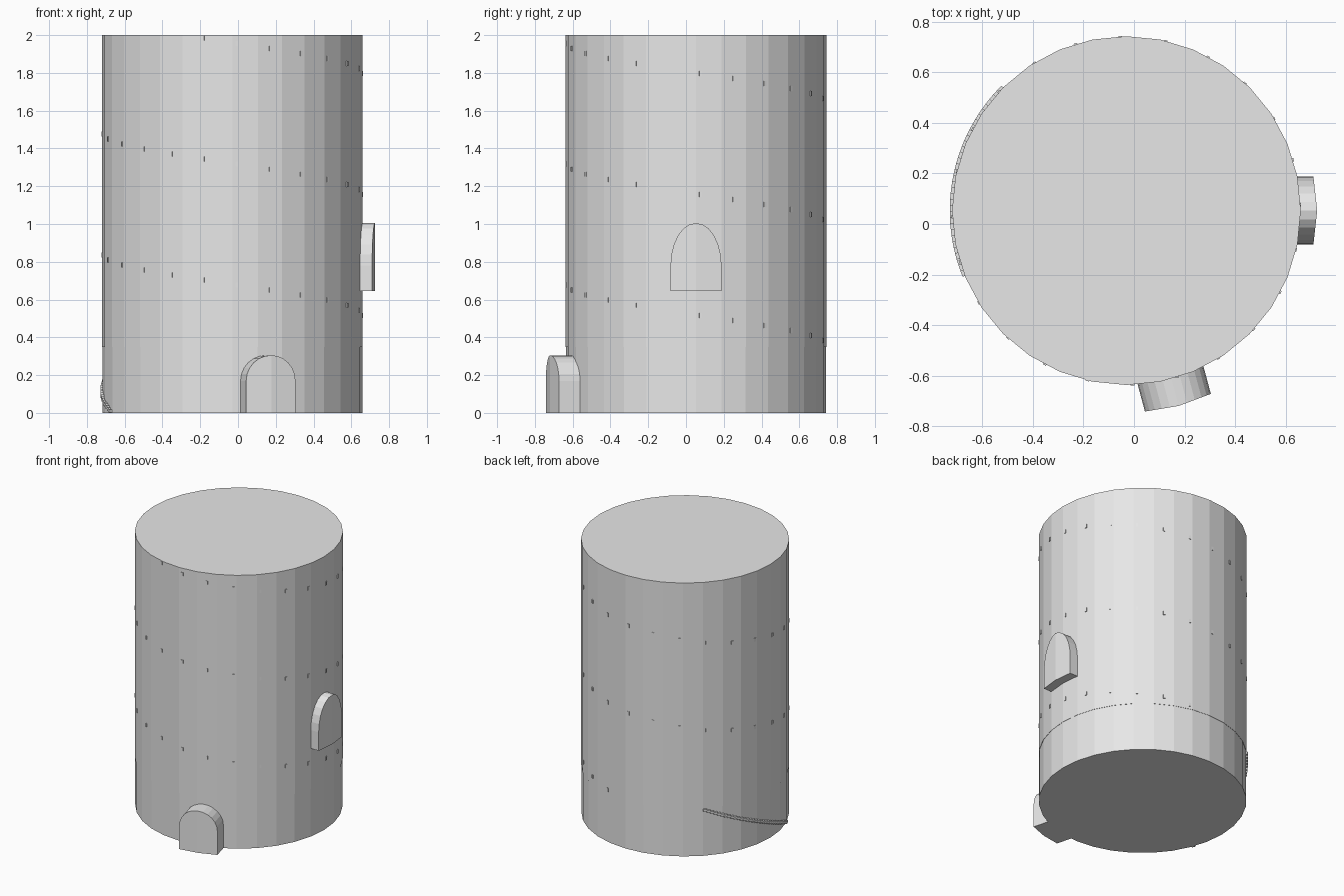
import bpy, bmesh, math
from mathutils import Matrix, Vector

if "Cube" in bpy.data.objects:
    bpy.data.objects.remove(bpy.data.objects["Cube"])

CX, CY, R, SIDES = -0.03, 0.053, 0.69, 32

stone = bpy.data.materials.new("grey stone")
stone.diffuse_color = (0.8, 0.8, 0.8, 1)
stone.use_nodes = True
stone.node_tree.nodes["Principled BSDF"].inputs["Base Color"].default_value = stone.diffuse_color


def make_object(name, bm):
    bmesh.ops.recalc_face_normals(bm, faces=bm.faces[:])
    mesh = bpy.data.meshes.new(name)
    bm.to_mesh(mesh)
    bm.free()
    mesh.materials.append(stone)
    obj = bpy.data.objects.new(name, mesh)
    bpy.context.collection.objects.link(obj)
    return obj


def drum(name, radius, z0, z1):
    bm = bmesh.new()
    bmesh.ops.create_cone(bm, cap_ends=True, segments=SIDES, radius1=radius,
                          radius2=radius, depth=z1 - z0,
                          matrix=Matrix.Translation((CX, CY, (z0 + z1) / 2)))
    # turn the drum so that a corner lies on the x axis
    bm.verts.ensure_lookup_table()
    v = bm.verts[0].co
    a = math.atan2(v.y - CY, v.x - CX)
    bmesh.ops.rotate(bm, verts=bm.verts[:], cent=(CX, CY, 0),
                     matrix=Matrix.Rotation(-a, 3, 'Z'))
    return make_object(name, bm)


def wall_matrix(azimuth):
    """Local x points out of the wall, y runs along it."""
    return (Matrix.Translation((CX, CY, 0))
            @ Matrix.Rotation(math.radians(azimuth), 4, 'Z'))


def add_block(bm, azimuth, z, outer, size):
    m = (wall_matrix(azimuth)
         @ Matrix.Translation((outer - size[0] / 2, 0, z))
         @ Matrix.Diagonal((*size, 1)))
    bmesh.ops.create_cube(bm, size=1, matrix=m)


def arch(name, azimuth, half, z0, spring, top, inner, outer_edge, outer_mid, n=6):
    """Arched block whose front is creased along its centre line."""
    m = wall_matrix(azimuth)
    bm = bmesh.new()
    for side in (-1, 1):
        outline = [(0, z0), (half, z0)]
        for i in range(n + 1):
            a = math.pi / 2 * i / n
            outline.append((half * math.cos(a),
                            spring + (top - spring) * math.sin(a)))
        back, front = [], []
        for u, z in outline:
            x = outer_mid + (outer_edge - outer_mid) * u / half
            back.append(bm.verts.new(m @ Vector((inner, side * u, z))))
            front.append(bm.verts.new(m @ Vector((x, side * u, z))))
        bm.faces.new(front)
        bm.faces.new(back)
        for i in range(len(outline) - 1):
            bm.faces.new((front[i], front[i + 1], back[i + 1], back[i]))
    bmesh.ops.remove_doubles(bm, verts=bm.verts[:], dist=1e-4)
    return make_object(name, bm)


# Round tower body on a very slightly narrower base
drum("tower_base", R - 0.002, 0, 0.35)
drum("tower_wall", R, 0.35, 2.0)

# Arched doorway and arched window
arch("doorway", 285, 0.135, 0, 0.17, 0.305, 0.62, 0.787, 0.80)
arch("window", 0, 0.135, 0.645, 0.78, 1.005, 0.62, 0.74, 0.755)

# Ends of the spiral stair treads showing through the wall
bm = bmesh.new()
for k in range(-22, 42):
    z = 1.45 - k * 0.64 / 24
    if 0.36 < z < 1.985:
        add_block(bm, 197 + 15 * k, z, 0.692, (0.05, 0.014, 0.026))
make_object("spiral_tread_ends", bm)

# Narrow stair climbing around the base
bm = bmesh.new()
STEPS = 34
for k in range(STEPS):
    t = k / (STEPS - 1)
    add_block(bm, 201 - 65 * t, 0.01 + 0.325 * t, 0.699, (0.05, 0.024, 0.018))
make_object("outer_stair", bm)
